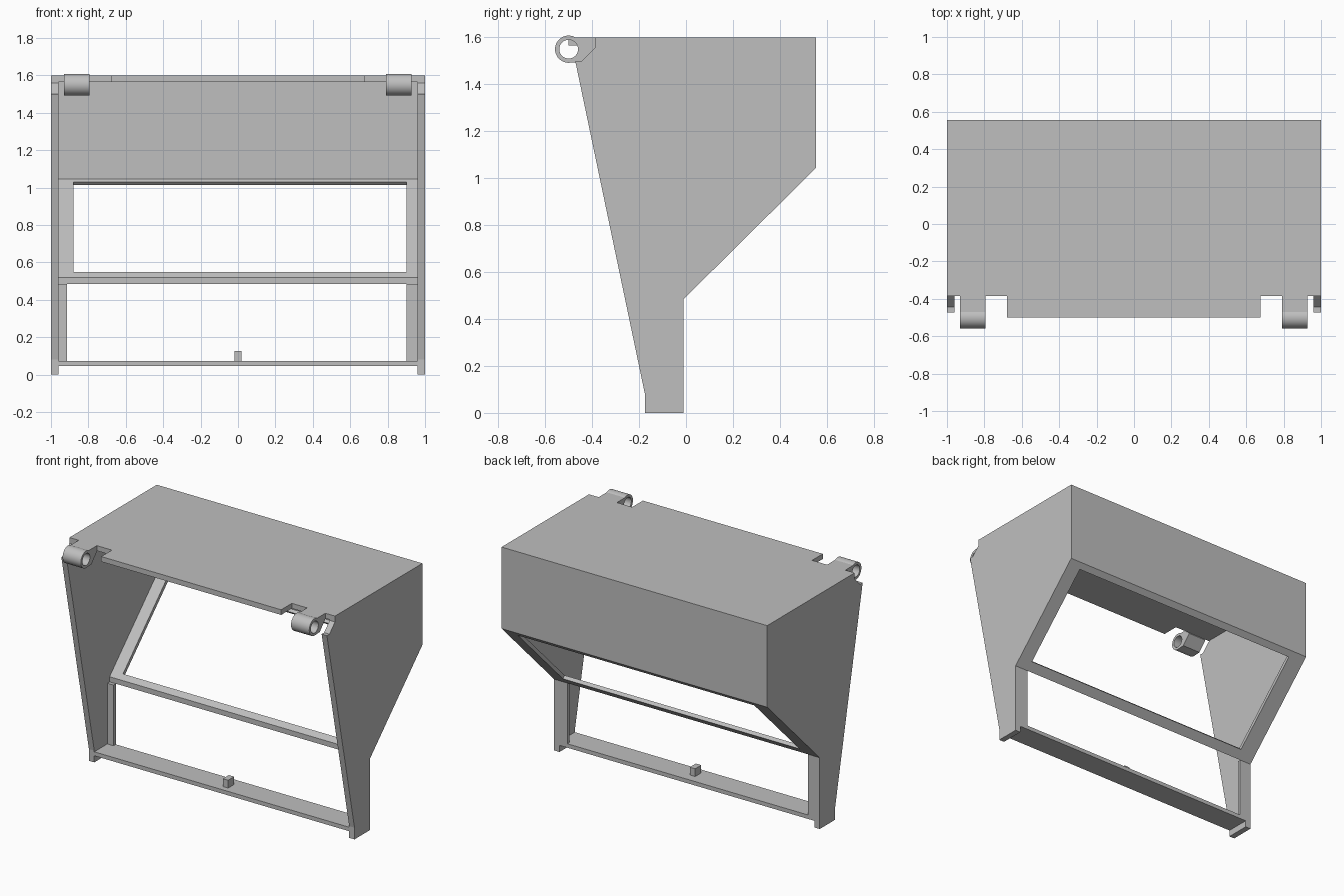
import bpy, bmesh
from math import sin, cos, atan2, radians
from mathutils import Vector

cube = bpy.data.objects.get("Cube")
if cube:
    bpy.data.objects.remove(cube, do_unlink=True)

grey = bpy.data.materials.new("plain_grey")
grey.use_nodes = True
colour = (0.52, 0.52, 0.52, 1)
grey.diffuse_color = colour
grey.node_tree.nodes["Principled BSDF"].inputs["Base Color"].default_value = colour


def finish(name, bm):
    bmesh.ops.recalc_face_normals(bm, faces=bm.faces)
    mesh = bpy.data.meshes.new(name)
    bm.to_mesh(mesh)
    bm.free()
    mesh.materials.append(grey)
    obj = bpy.data.objects.new(name, mesh)
    bpy.context.collection.objects.link(obj)
    return obj


def prism(name, points, depth):
    """Solid made by sweeping a flat outline along a vector."""
    bm = bmesh.new()
    face = bm.faces.new([bm.verts.new(p) for p in points])
    swept = bmesh.ops.extrude_face_region(bm, geom=[face], use_keep_orig=True)
    verts = [g for g in swept["geom"] if isinstance(g, bmesh.types.BMVert)]
    bmesh.ops.translate(bm, verts=verts, vec=depth)
    return finish(name, bm)


def box(name, x0, x1, y0, y1, z0, z1):
    outline = [(x0, y0, z0), (x1, y0, z0), (x1, y1, z0), (x0, y1, z0)]
    return prism(name, outline, (0, 0, z1 - z0))


def ring(name, outer, inner, outer_depth, inner_depth):
    """Solid with a hole, from two outlines with the same point count."""
    bm = bmesh.new()
    a, b = Vector(outer_depth), Vector(inner_depth)
    loops = [[Vector(p) for p in outer], [Vector(p) + a for p in outer],
             [Vector(p) + b for p in inner], [Vector(p) for p in inner]]
    loops = [[bm.verts.new(p) for p in loop] for loop in loops]
    n = len(outer)
    for j in range(4):
        near, far = loops[j], loops[(j + 1) % 4]
        for i in range(n):
            k = (i + 1) % n
            bm.faces.new((near[i], near[k], far[k], far[i]))
    return finish(name, bm)


# Side panels
SIDE = [(-0.175, 0), (-0.01, 0), (-0.01, 0.485), (0.555, 1.045), (0.555, 1.6),
        (-0.385, 1.6), (-0.385, 1.56), (-0.445, 1.5), (-0.472, 1.5), (-0.175, 0.08)]
for name, x in (("right_side_panel", -1), ("left_side_panel", 0.96)):
    prism(name, [(x, y, z) for y, z in SIDE], (0.04, 0, 0))

# Top panel with front lip between the hinges
TOP = [(-0.96, 0.555), (-0.96, -0.385), (-0.68, -0.385), (-0.68, -0.5),
       (0.675, -0.5), (0.675, -0.385), (0.96, -0.385), (0.96, 0.555)]
prism("top_panel", [(x, y, 1.565) for x, y in TOP], (0, 0, 0.035))

# Back panel, shelf, stop block and lower posts
box("back_panel", -0.96, 0.96, 0.52, 0.555, 1.045, 1.59)
box("bottom_shelf", -0.96, 0.96, -0.175, -0.01, 0.045, 0.072)
box("shelf_stop", -0.02, 0.02, -0.135, -0.07, 0.07, 0.125)
box("right_lower_post", -0.96, -0.913, -0.035, -0.01, 0.07, 0.485)
box("left_lower_post", 0.9, 0.96, -0.035, -0.01, 0.07, 0.485)


# Sloping window frame
def slope_rect(x0, x1, z0, z1):
    def y(z):
        return -0.01 + (z - 0.485) * 0.565 / 0.56
    return [(x0, y(z0), z0), (x1, y(z0), z0), (x1, y(z1), z1), (x0, y(z1), z1)]


ring("sloping_window_frame", slope_rect(-0.96, 0.96, 0.485, 1.045),
     slope_rect(-0.88, 0.9, 0.532, 1.013), (0, 0, 0.035), (0, -0.0175, 0.0175))

# Hinge knuckles: round eye merging into a bracket
CY, CZ, R, HOLE = -0.5, 1.55, 0.058, 0.04
eye = [(R * cos(a), R * sin(a)) for a in (radians(60 + 210 * i / 36) for i in range(37))]
corners = [eye[-1], (0.055, -0.055), (0.115, 0.01), (0.115, 0.05), eye[0]]
bracket = []
for p, q in zip(corners, corners[1:]):
    bracket += [Vector(p).lerp(Vector(q), i / 6) for i in range(6)]
outline = eye[:-1] + [tuple(p) for p in bracket]
for name, x in (("right_hinge", -0.93), ("left_hinge", 0.79)):
    outer = [(x, CY + y, CZ + z) for y, z in outline]
    angles = [atan2(z, y) for y, z in outline]
    inner = [(x, CY + HOLE * cos(a), CZ + HOLE * sin(a)) for a in angles]
    hinge = ring(name, outer, inner, (0.137, 0, 0), (0.137, 0, 0))
    bpy.ops.object.select_all(action="DESELECT")
    hinge.select_set(True)
    bpy.context.view_layer.objects.active = hinge
    bpy.ops.object.shade_smooth_by_angle(angle=radians(25))
